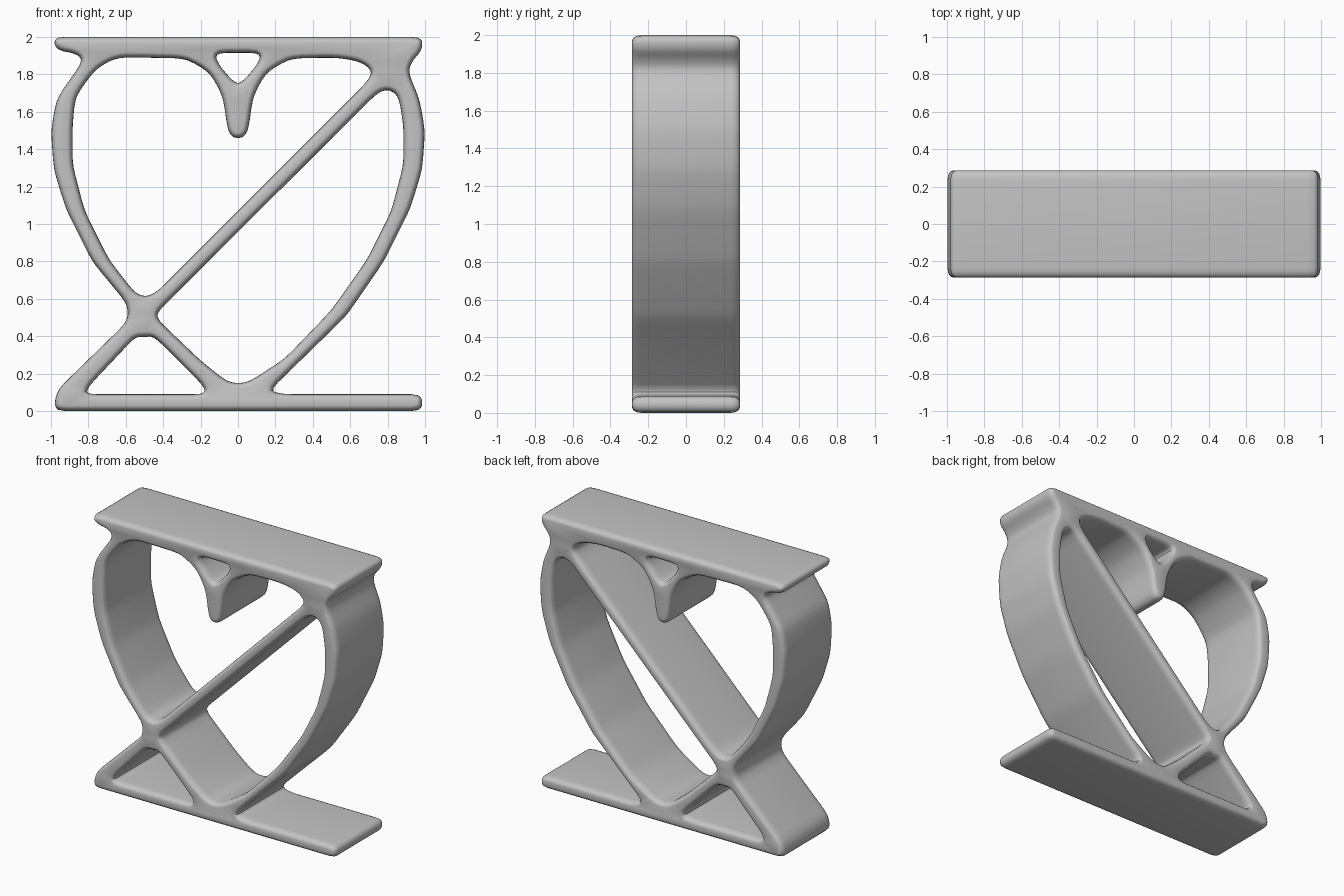
import bpy
import bmesh
from mathutils import Vector
from math import cos, sin, pi, radians

cube = bpy.data.objects.get("Cube")
if cube:
    bpy.data.objects.remove(cube, do_unlink=True)

HALF_DEPTH = 0.285
RIM_INSET = 0.028     # how far the rounded rim eats into the front face
RIM_DEPTH = 0.05      # how far the rounded rim runs back along the depth
RIM_STEPS = 4


def mirror(points):
    """Same points on the other side of the centre line, in reverse order."""
    return [(-x, z) for x, z in reversed(points)]


def soften(points, cut, passes=2):
    """Cut the corners of a closed outline, leaving long edges straight."""
    loop = [Vector(p) for p in points]
    for _ in range(passes):
        result = []
        for a, b in zip(loop, loop[1:] + loop[:1]):
            edge = b - a
            step = edge.normalized() * min(cut, edge.length / 4)
            result += [a + step, b - step]
        loop = result
    return loop


def signed_area(loop):
    return sum(a.cross(b) for a, b in zip(loop, loop[1:] + loop[:1])) / 2


def inset(loop, distance):
    """Move a closed outline to its left, into the solid material."""
    moved = []
    for i, point in enumerate(loop):
        before = (point - loop[i - 1]).normalized()
        after = (loop[(i + 1) % len(loop)] - point).normalized()
        left_a = Vector((-before.y, before.x))
        left_b = Vector((-after.y, after.x))
        mitre = (left_a + left_b).normalized()
        moved.append(point + mitre * distance / max(mitre.dot(left_a), 0.5))
    return moved


def rim_profile():
    """Pairs of (inset, depth) from the front face round to the back face."""
    front = []
    for i in range(RIM_STEPS + 1):
        turn = pi / 2 * i / RIM_STEPS
        front.append((RIM_INSET * (1 - sin(turn)),
                      -HALF_DEPTH + RIM_DEPTH * (1 - cos(turn))))
    return front + [(amount, -y) for amount, y in reversed(front)]


def build_plate(name, outline, openings, material):
    """Thick fretwork plate with rounded rims round every opening."""
    bm = bmesh.new()
    front_edges, back_edges = [], []
    for number, loop in enumerate([outline] + openings):
        # the outline runs anticlockwise, openings run clockwise
        if (signed_area(loop) > 0) != (number == 0):
            loop = loop[::-1]
        rings = []
        for amount, y in rim_profile():
            rings.append([bm.verts.new((p.x, y, p.y))
                          for p in inset(loop, amount)])
        count = len(loop)
        for ring, following in zip(rings, rings[1:]):
            for i in range(count):
                j = (i + 1) % count
                bm.faces.new((ring[i], ring[j], following[j], following[i]))
        for ring, edges in ((rings[0], front_edges), (rings[-1], back_edges)):
            for i in range(count):
                edges.append(bm.edges.get((ring[i], ring[(i + 1) % count])))
    for edges, facing in ((front_edges, -1), (back_edges, 1)):
        bmesh.ops.triangle_fill(bm, use_beauty=True, use_dissolve=False,
                                edges=edges, normal=(0, facing, 0))
    bmesh.ops.recalc_face_normals(bm, faces=bm.faces)
    mesh = bpy.data.meshes.new(name)
    bm.to_mesh(mesh)
    bm.free()
    mesh.materials.append(material)
    plate = bpy.data.objects.new(name, mesh)
    bpy.context.collection.objects.link(plate)
    bpy.ops.object.select_all(action="DESELECT")
    plate.select_set(True)
    bpy.context.view_layer.objects.active = plate
    bpy.ops.object.shade_smooth_by_angle(angle=radians(35))
    return plate


grey = bpy.data.materials.new("plain grey")
grey.use_nodes = True
grey.diffuse_color = (0.55, 0.55, 0.55, 1)
grey.node_tree.nodes["Principled BSDF"].inputs["Base Color"].default_value = grey.diffuse_color

# Heart band, right half: outside and inside, from low to high
heart_out = [(0.58, 0.51), (0.78, 0.8), (0.92, 1.08), (0.985, 1.29),
             (1, 1.5), (0.97, 1.67)]
heart_in = [(0.5, 0.54), (0.69, 0.81), (0.82, 1.07), (0.885, 1.32),
            (0.885, 1.52)]
# Hanging point between the two lobes, right half, from lobe to tip
cleft = [(0.52, 1.89), (0.28, 1.885), (0.15, 1.81), (0.08, 1.68),
         (0.055, 1.5), (0.025, 1.46)]

# Outer silhouette: base bar, right band, top bar, left band, arrow foot
silhouette = (
    [(-0.985, 0), (0.985, 0), (0.985, 0.09), (0.24, 0.09), (0.17, 0.11)]
    + heart_out
    + [(0.91, 1.81), (0.93, 1.87), (0.985, 1.93), (0.985, 2),
       (-0.985, 2), (-0.975, 1.93), (-0.86, 1.91), (-0.83, 1.87)]
    + mirror(heart_out)[:-1]
    + [(-0.59, 0.57), (-0.59, 0.48), (-0.97, 0.11)])

# Heart opening above the diagonal bar
upper_opening = (
    [(-0.55, 0.63), (-0.49, 0.61), (-0.43, 0.64), (0.69, 1.76), (0.72, 1.82),
     (0.65, 1.87)]
    + cleft + mirror(cleft)
    + [(-0.65, 1.89), (-0.76, 1.83), (-0.87, 1.68)]
    + mirror(heart_in)[:-1])

# Heart opening below the diagonal bar
lower_opening = (
    [(-0.43, 0.49), (-0.2, 0.27), (-0.05, 0.15), (0.05, 0.15), (0.25, 0.28)]
    + heart_in
    + [(0.86, 1.68), (0.81, 1.72), (0.75, 1.705), (-0.43, 0.53)])

# Triangles at the arrow foot and between the lobes
foot_opening = [(-0.81, 0.09), (-0.18, 0.09), (-0.18, 0.13), (-0.45, 0.4),
                (-0.51, 0.395), (-0.55, 0.395), (-0.8, 0.13)]
lobe_opening = [(-0.12, 1.915), (0.12, 1.915), (0.11, 1.86), (0.02, 1.755),
                (-0.02, 1.755), (-0.11, 1.86)]

build_plate(
    "heart_stand",
    soften(silhouette, cut=0.03),
    [soften(opening, cut=0.03) for opening in
     (upper_opening, lower_opening, foot_opening, lobe_opening)],
    grey)
